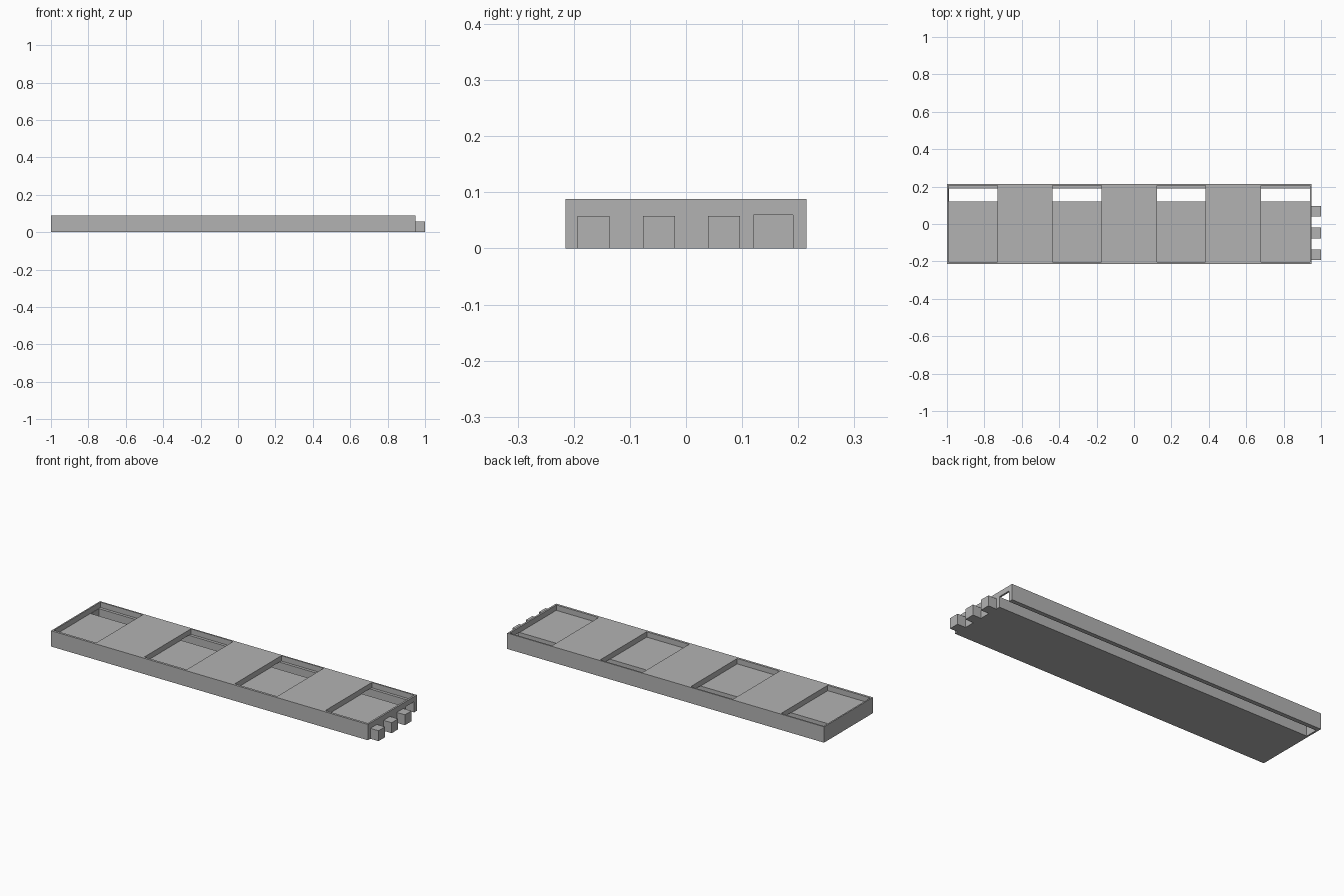
import bpy

if "Cube" in bpy.data.objects:
    bpy.data.objects.remove(bpy.data.objects["Cube"], do_unlink=True)

grey = bpy.data.materials.new("plain_grey")
grey.use_nodes = True
colour = (0.45, 0.45, 0.45, 1)
grey.diffuse_color = colour
grey.node_tree.nodes["Principled BSDF"].inputs["Base Color"].default_value = colour


def box(name, x, y, z):
    """Box from (min, max) pairs along each axis."""
    spans = (x, y, z)
    bpy.ops.mesh.primitive_cube_add(size=1, location=[(a + b) / 2 for a, b in spans])
    ob = bpy.context.object
    ob.name = name
    ob.scale = [b - a for a, b in spans]
    bpy.ops.object.transform_apply(location=False, rotation=False, scale=True)
    ob.data.materials.append(grey)
    return ob


def cut(target, cutter):
    """Subtract the cutter and discard it."""
    cutter.hide_render = True
    mod = target.modifiers.new("cut", 'BOOLEAN')
    mod.operation = 'DIFFERENCE'
    mod.solver = 'EXACT'
    mod.object = cutter
    bpy.context.view_layer.objects.active = target
    bpy.ops.object.modifier_apply(modifier=mod.name)
    bpy.data.objects.remove(cutter, do_unlink=True)


# Main slab
height = 0.088
slab = box("slab", (-1, 0.95), (-0.215, 0.215), (0, height))

# Channel along the underside, open at the pegged end
cut(slab, box("channel_cutter", (-0.99, 1.1), (0.12, 0.191), (-0.1, 0.0595)))

# Four shallow pockets in the top, breaking through into the channel
for i in range(4):
    x = -0.992 + i * 0.557
    cut(slab, box("pocket_cutter", (x, x + 0.261), (-0.202, 0.207), (0.058, 0.2)))

# Connecting pegs on the end
for i in range(3):
    y = -0.193 + i * 0.116
    box(f"peg_{i + 1}", (0.95, 1), (y, y + 0.057), (0, 0.058))
